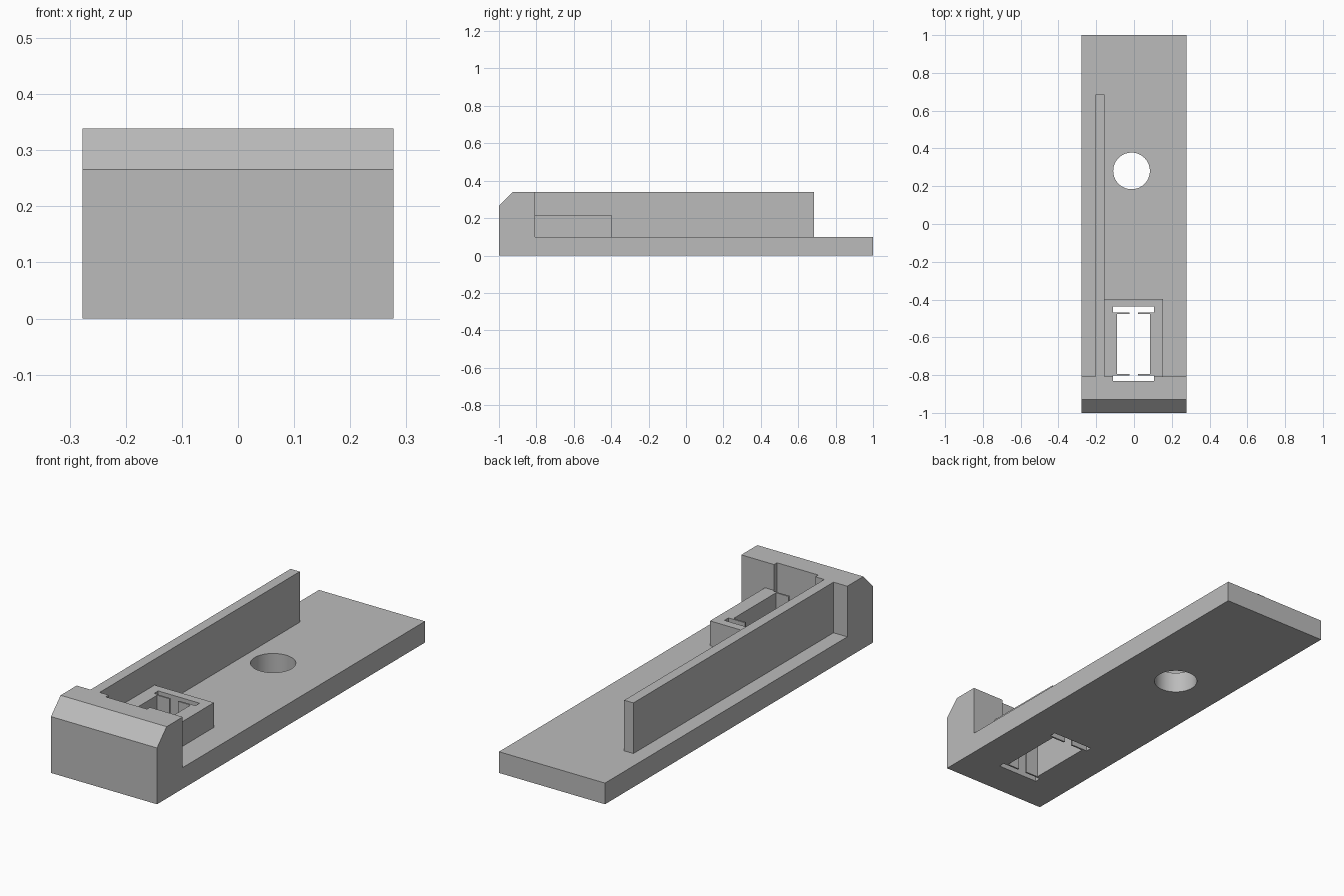
import bpy, bmesh, math
from mathutils import Matrix, Vector

cube = bpy.data.objects.get("Cube")
if cube:
    bpy.data.objects.remove(cube, do_unlink=True)

grey = bpy.data.materials.new("light_grey")
grey.use_nodes = True
colour = (0.5, 0.5, 0.5, 1)
grey.diffuse_color = colour
grey.node_tree.nodes["Principled BSDF"].inputs["Base Color"].default_value = colour


def prism(name, points, direction):
    """Extrude a closed outline of 3D points along a direction."""
    bm = bmesh.new()
    face = bm.faces.new([bm.verts.new(p) for p in points])
    ext = bmesh.ops.extrude_face_region(bm, geom=[face])["geom"]
    verts = [v for v in ext if isinstance(v, bmesh.types.BMVert)]
    bmesh.ops.translate(bm, verts=verts, vec=Vector(direction))
    bmesh.ops.recalc_face_normals(bm, faces=bm.faces[:])
    mesh = bpy.data.meshes.new(name)
    bm.to_mesh(mesh)
    bm.free()
    mesh.materials.append(grey)
    obj = bpy.data.objects.new(name, mesh)
    bpy.context.collection.objects.link(obj)
    return obj


def box(name, x0, x1, y0, y1, z0, z1):
    outline = [(x0, y0, z0), (x1, y0, z0), (x1, y1, z0), (x0, y1, z0)]
    return prism(name, outline, (0, 0, z1 - z0))


def combine(target, other, operation):
    """Apply a boolean and discard the second object."""
    mod = target.modifiers.new(operation, "BOOLEAN")
    mod.operation, mod.object, mod.solver = operation, other, "EXACT"
    bpy.context.view_layer.objects.active = target
    bpy.ops.object.modifier_apply(modifier=mod.name)
    bpy.data.objects.remove(other, do_unlink=True)


half_w, base_z, top_z, block_y = 0.277, 0.1, 0.339, -0.808

# Base plate and chamfered end block as one side profile
profile = [(-1, 0), (1, 0), (1, base_z), (block_y, base_z),
           (block_y, top_z), (-0.928, top_z), (-1, 0.266)]
bracket = prism("bracket_plate", [(-half_w, y, z) for y, z in profile],
                (2 * half_w, 0, 0))

# Long side wall and raised socket, rooted in the plate and block
combine(bracket, box("side_wall", -0.205, -0.157, -0.85, 0.685, 0.05, top_z), "UNION")
combine(bracket, box("socket", -0.18, 0.153, -0.85, -0.398, 0.05, 0.217), "UNION")

# Socket opening: wide slots at both ends joined to the middle by narrow necks
slot, neck, middle, centre = 0.108, 0.022, 0.087, -0.002
steps = [(slot, -0.83), (slot, -0.801), (neck, -0.801), (neck, -0.793),
         (middle, -0.793), (middle, -0.476), (neck, -0.476), (neck, -0.468),
         (slot, -0.468), (slot, -0.438)]
outline = [(centre + w, y, -0.1) for w, y in steps]
outline += [(centre - w, y, -0.1) for w, y in reversed(steps)]
combine(bracket, prism("socket_cutter", outline, (0, 0, 0.6)), "DIFFERENCE")

# Round hole through the plate
sides = 64
ring = [(-0.013 + 0.097 * math.cos(math.tau * i / sides),
         0.281 + 0.097 * math.sin(math.tau * i / sides), -0.1) for i in range(sides)]
combine(bracket, prism("hole_cutter", ring, (0, 0, 0.3)), "DIFFERENCE")

# Smooth the hole while keeping the edges sharp
bpy.ops.object.select_all(action="DESELECT")
bracket.select_set(True)
bpy.context.view_layer.objects.active = bracket
bpy.ops.object.shade_smooth_by_angle(angle=math.radians(30))
